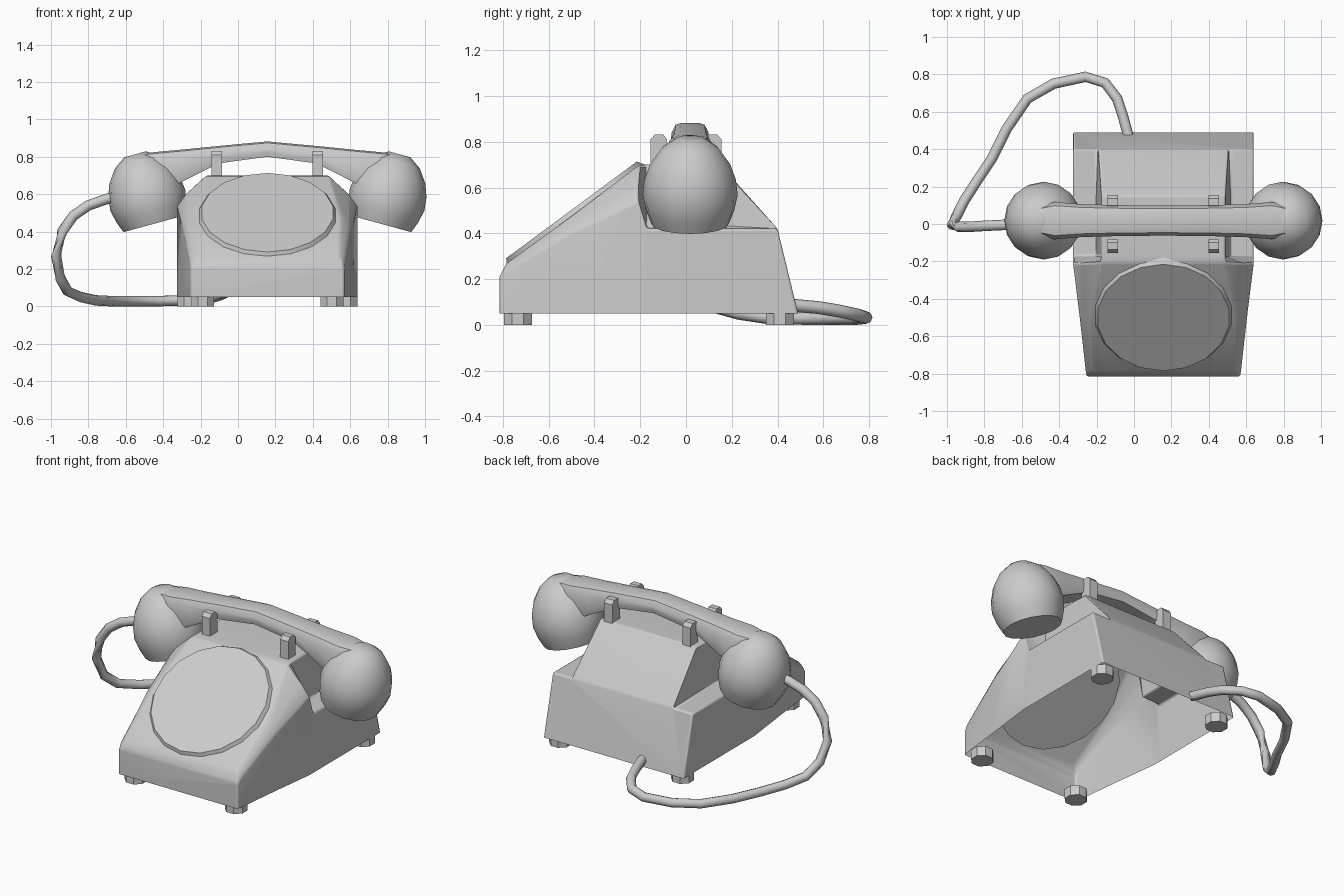
import bpy, bmesh, math
from mathutils import Matrix, Vector

if "Cube" in bpy.data.objects:
    bpy.data.objects.remove(bpy.data.objects["Cube"], do_unlink=True)

grey = bpy.data.materials.new("plain grey")
grey.use_nodes = True
grey.diffuse_color = (0.6, 0.6, 0.6, 1)
grey.node_tree.nodes["Principled BSDF"].inputs["Base Color"].default_value = (0.6, 0.6, 0.6, 1)
CX = 0.157  # centre of the telephone, the cord hangs off to the right


def finish(name, bm, angle=40, bevel=0.0, segments=1):
    bmesh.ops.remove_doubles(bm, verts=bm.verts, dist=0.0005)
    bmesh.ops.recalc_face_normals(bm, faces=bm.faces)
    mesh = bpy.data.meshes.new(name)
    bm.to_mesh(mesh)
    bm.free()
    mesh.materials.append(grey)
    ob = bpy.data.objects.new(name, mesh)
    bpy.context.collection.objects.link(ob)
    if bevel:
        mod = ob.modifiers.new("soft edges", "BEVEL")
        mod.width, mod.segments = bevel, segments
        mod.limit_method, mod.angle_limit = "ANGLE", math.radians(28)
    bpy.ops.object.select_all(action="DESELECT")
    bpy.context.view_layer.objects.active = ob
    ob.select_set(True)
    bpy.ops.object.shade_smooth_by_angle(angle=math.radians(angle))
    return ob


def loft(bm, rings, closed=True, caps=True):
    rows = [[bm.verts.new(p) for p in ring] for ring in rings]
    n = len(rows[0])
    for a, b in zip(rows, rows[1:]):
        for i in range(n if closed else n - 1):
            j = (i + 1) % n
            bm.faces.new((a[i], a[j], b[j], b[i]))
    if caps:
        bm.faces.new(rows[0])
        bm.faces.new(rows[-1])


# Body shell, open underneath: (y at foot, y, half outline from foot to top)
sections = [
    (-0.815, -0.815, 0.41, 0.2, 0.405, 0.205, 0.4, 0.21),
    (-0.785, -0.785, 0.415, 0.235, 0.40, 0.255, 0.38, 0.268),
    (-0.50, -0.50, 0.447, 0.40, 0.43, 0.44, 0.39, 0.475),
    (-0.21, -0.21, 0.483, 0.54, 0.43, 0.61, 0.33, 0.695),
    (-0.16, -0.17, 0.483, 0.42, 0.36, 0.425, 0.33, 0.70),
    (0.15, 0.15, 0.483, 0.42, 0.36, 0.425, 0.33, 0.70),
    (0.49, 0.40, 0.483, 0.42, 0.36, 0.42, 0.34, 0.42),
]
rings = []
for foot_y, y, w, z, w2, z2, w3, z3 in sections:
    half = [(w, foot_y, 0.05), (w, y, z), (w2, y, z2), (w3, y, z3)]
    rings.append([(CX + a, b, c) for a, b, c in half]
                 + [(CX - a, b, c) for a, b, c in reversed(half)])
bm = bmesh.new()
loft(bm, rings, closed=False)
finish("body_shell", bm, angle=45, bevel=0.022, segments=2)

# Dial plate lying on the sloping front
bm = bmesh.new()
bmesh.ops.create_cone(bm, cap_ends=True, segments=18, radius1=0.378, radius2=0.355, depth=0.035,
                      matrix=Matrix.Translation((CX, -0.49, 0.488))
                      @ Matrix.Rotation(math.radians(36.5), 4, "X"))
finish("dial_plate", bm, angle=25)

# Feet
for name, y, dx in (("front", -0.735, 0.345), ("back", 0.41, 0.42)):
    for side, s in (("left", 1), ("right", -1)):
        bm = bmesh.new()
        bmesh.ops.create_cone(bm, cap_ends=True, segments=8, radius1=0.066, radius2=0.066, depth=0.06,
                              matrix=Matrix.Translation((CX + s * dx, y, 0.03))
                              @ Matrix.Rotation(math.pi / 8, 4, "Z"))
        finish(f"{name}_{side}_foot", bm, angle=25)

# Cradle prongs
for side, s in (("left", 1), ("right", -1)):
    for end, t in (("front", -1), ("back", 1)):
        bm = bmesh.new()
        profile = [(0.082, 0.66), (0.155, 0.66), (0.155, 0.81), (0.137, 0.832), (0.1, 0.832), (0.082, 0.81)]
        loft(bm, [[(CX + s * 0.27 + dx, t * y, z) for y, z in profile] for dx in (-0.028, 0.028)])
        finish(f"{end}_{side}_prong", bm, angle=20)

# Handset bar: half of (offset, underside, top, half width), then mirrored
bar = [(0.70, 0.64, 0.815, 0.07), (0.58, 0.60, 0.827, 0.10), (0.44, 0.675, 0.84, 0.088),
       (0.26, 0.765, 0.858, 0.083), (0, 0.80, 0.882, 0.08)]
bar = [(-x, lo, hi, w) for x, lo, hi, w in bar] + list(reversed(bar[:-1]))
HY = 0.018  # middle of the handset in depth
rings = []
for x, lo, hi, w in bar:
    half = [(w * 0.92, lo), (w, lo + 0.025), (w, hi - 0.04), (w * 0.8, hi - 0.008), (w * 0.5, hi)]
    rings.append([(CX + x, HY + a, z) for a, z in half]
                 + [(CX + x, HY - a, z) for a, z in reversed(half)])
bm = bmesh.new()
loft(bm, rings)
finish("handset_bar", bm)

# Ear and mouth cups, turned around a tilted axis
cup = [(0.17, 0), (0.193, 0.06), (0.208, 0.13), (0.2, 0.20), (0.175, 0.27), (0.125, 0.34), (0.06, 0.385)]
for side, s in (("left", 1), ("right", -1)):
    axis = Vector((s * 0.264, 0, 0.965)).normalized()
    across = Vector((0, 1, 0)).cross(axis)
    base = Vector((CX + s * 0.605, HY, 0.442))
    rings = []
    for r, h in cup:
        turn = [2 * math.pi * i / 16 for i in range(16)]
        rings.append([base + axis * h + across * r * math.cos(a) + Vector((0, r * math.sin(a), 0))
                      for a in turn])
    bm = bmesh.new()
    loft(bm, rings)
    finish(f"{side}_cup", bm, angle=50)

# Cord from the right cup round to the back of the body
path = [(-0.58, 0, 0.59), (-0.70, -0.005, 0.575), (-0.80, -0.01, 0.54), (-0.88, -0.015, 0.485),
        (-0.94, -0.015, 0.40), (-0.972, -0.005, 0.27), (-0.95, 0.04, 0.15), (-0.91, 0.12, 0.08),
        (-0.84, 0.23, 0.05), (-0.76, 0.35, 0.032), (-0.68, 0.51, 0.028), (-0.57, 0.67, 0.028),
        (-0.43, 0.75, 0.028), (-0.26, 0.787, 0.032), (-0.155, 0.755, 0.042), (-0.09, 0.67, 0.06),
        (-0.06, 0.58, 0.075), (-0.03, 0.47, 0.085)]
pts = [Vector(p) for p in path]
rings = []
for i, p in enumerate(pts):
    along = (pts[min(i + 1, len(pts) - 1)] - pts[max(i - 1, 0)]).normalized()
    turn = along.to_track_quat("Z", "Y")
    rings.append([p + turn @ Vector((0.028 * math.cos(a), 0.028 * math.sin(a), 0))
                  for a in (math.pi * k / 4 for k in range(8))])
bm = bmesh.new()
loft(bm, rings)
finish("cord", bm, angle=55)
